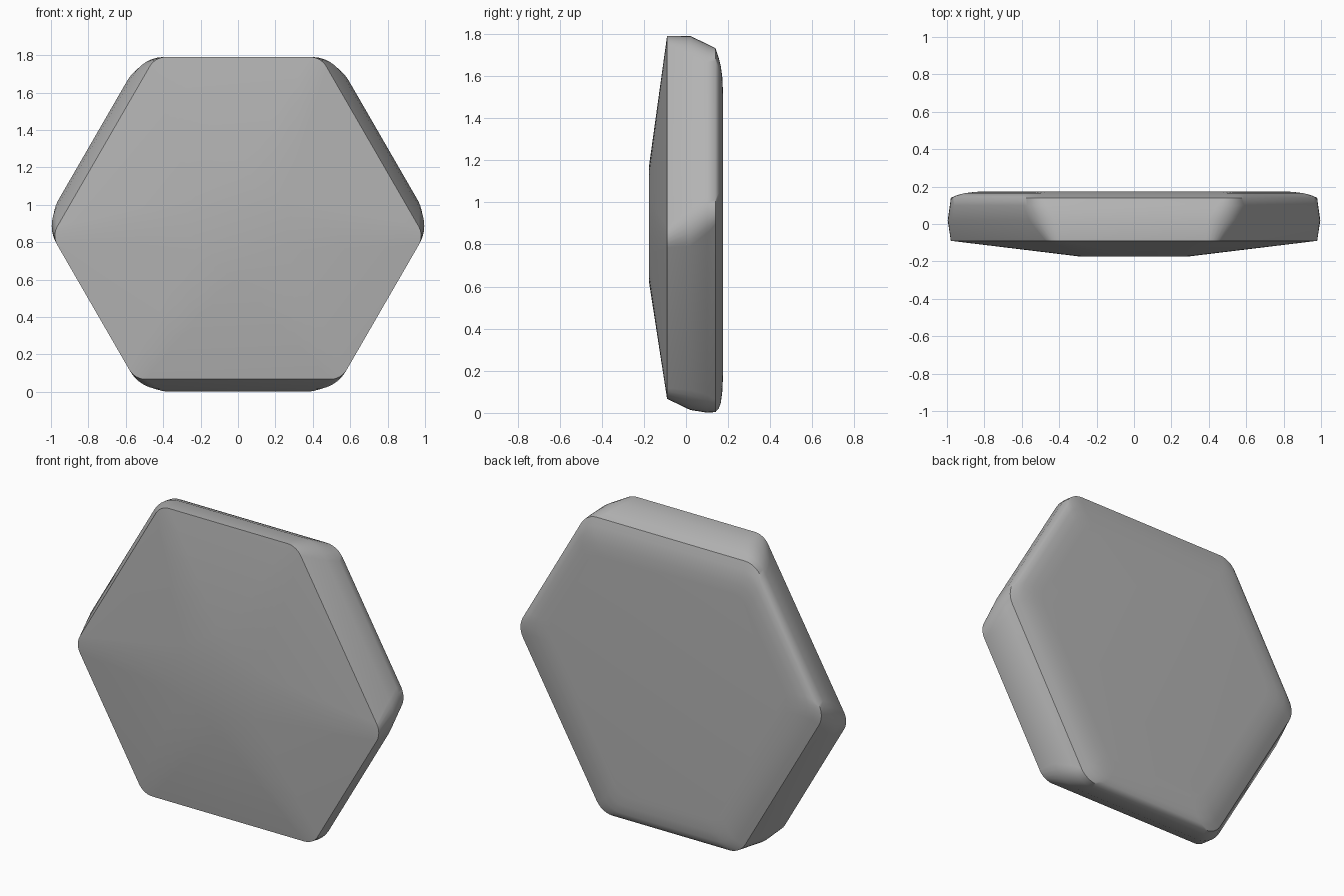
import bpy, bmesh
from math import radians, cos, sin
from mathutils import Vector

cube = bpy.data.objects.get("Cube")
if cube:
    bpy.data.objects.remove(cube, do_unlink=True)

CENTRE_Z = 0.897
ARC_STEPS = 6

# Depth, reach of the top-type sides, reach of the bottom-type sides, corner radius
SECTIONS = [
    (-0.175, 0.28, 0.28, 0.28),
    (-0.09, 0.893, 0.83, 0.10),
    (0.02, 0.893, 0.883, 0.19),
    (0.10, 0.855, 0.896, 0.17),
    (0.14, 0.835, 0.893, 0.12),
    (0.155, 0.79, 0.877, 0.12),
    (0.165, 0.75, 0.85, 0.12),
    (0.172, 0.70, 0.80, 0.12),
    (0.175, 0.64, 0.74, 0.12),
]


def direction(angle):
    return Vector((cos(angle), sin(angle)))


def rounded_hexagon(odd_reach, even_reach, radius):
    """Outline of a hexagon with two alternating side distances and round corners."""
    reach = (even_reach - radius, odd_reach - radius)
    points = []
    for k in range(6):
        start = radians(30 + 60 * k)
        d0, d1 = reach[k % 2], reach[(k + 1) % 2]
        # Corner centre where the two inset sides cross
        along = (d1 - d0 * cos(radians(60))) / sin(radians(60))
        centre = direction(start) * d0 + direction(start + radians(90)) * along
        for i in range(ARC_STEPS + 1):
            points.append(centre + direction(start + radians(60) * i / ARC_STEPS) * radius)
    return points


# Hexagonal body, lofted from front to back
bm = bmesh.new()
rings = []
for y, odd, even, radius in SECTIONS:
    rings.append([bm.verts.new((p.x, y, CENTRE_Z + p.y))
                  for p in rounded_hexagon(odd, even, radius)])
for a, b in zip(rings, rings[1:]):
    for i in range(len(a)):
        j = (i + 1) % len(a)
        bm.faces.new((a[i], a[j], b[j], b[i]))
bm.faces.new(rings[0])
bm.faces.new(rings[-1])
bmesh.ops.remove_doubles(bm, verts=bm.verts, dist=0.0005)
bmesh.ops.recalc_face_normals(bm, faces=bm.faces)

mesh = bpy.data.meshes.new("hexagonal_body")
bm.to_mesh(mesh)
bm.free()
body = bpy.data.objects.new("hexagonal_body", mesh)
bpy.context.collection.objects.link(body)

# Plain grey finish
grey = bpy.data.materials.new("plain_grey")
grey.use_nodes = True
colour = (0.45, 0.45, 0.45, 1)
grey.diffuse_color = colour
grey.node_tree.nodes["Principled BSDF"].inputs["Base Color"].default_value = colour
mesh.materials.append(grey)

# Smooth shading with crisp front rim and tapered back edges
bpy.ops.object.select_all(action='DESELECT')
body.select_set(True)
bpy.context.view_layer.objects.active = body
bpy.ops.object.shade_smooth_by_angle(angle=radians(44))
